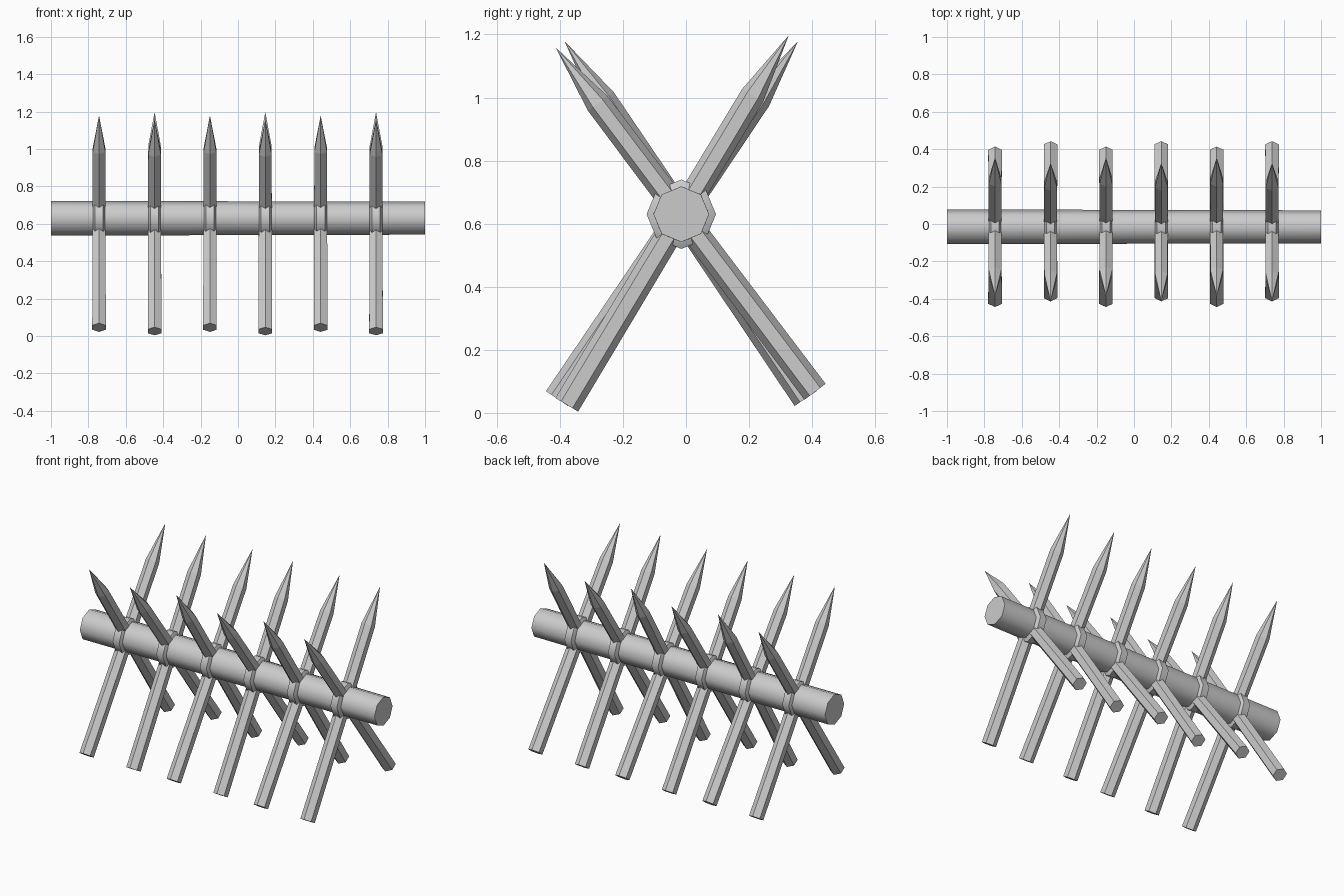
import bpy, bmesh
from math import sin, cos, pi, radians
from mathutils import Matrix, Vector

if "Cube" in bpy.data.objects:
    bpy.data.objects.remove(bpy.data.objects["Cube"])

CENTRE = Vector((0, -0.015, 0.63))
STAKE_X = [-0.743, -0.446, -0.15, 0.146, 0.442, 0.738]


def lathe(name, profile, sides, matrix):
    """Turned solid: profile is (height, radius) pairs, vertices start on local +y."""
    bm = bmesh.new()
    rings = []
    for h, r in profile:
        count = sides if r > 0 else 1
        rings.append([bm.verts.new((r * sin(2 * pi * i / sides),
                                    r * cos(2 * pi * i / sides), h))
                      for i in range(count)])
    for a, b in zip(rings, rings[1:]):
        for i in range(sides):
            j = (i + 1) % sides
            if len(b) == 1:
                bm.faces.new((a[i], a[j], b[0]))
            else:
                bm.faces.new((a[i], a[j], b[j], b[i]))
    for ring in (rings[0], rings[-1]):
        if len(ring) > 2:
            bm.faces.new(ring)
    bmesh.ops.recalc_face_normals(bm, faces=bm.faces)
    bm.transform(matrix)
    mesh = bpy.data.meshes.new(name)
    bm.to_mesh(mesh)
    bm.free()
    obj = bpy.data.objects.new(name, mesh)
    bpy.context.collection.objects.link(obj)
    return obj


def smooth(obj):
    bpy.ops.object.select_all(action='DESELECT')
    obj.select_set(True)
    bpy.context.view_layer.objects.active = obj
    bpy.ops.object.shade_smooth_by_angle(angle=radians(50))


along_x = Matrix.Rotation(pi / 2, 4, 'Y')

# central log, slightly tapered to the right
smooth(lathe("log", [(-1, 0.093), (1, 0.088)], 8,
             Matrix.Translation(CENTRE) @ along_x))

for n, x in enumerate(STAKE_X):
    place = Matrix.Translation(CENTRE + Vector((x, 0, 0)))
    # binding band around the log
    smooth(lathe(f"band_{n}", [(-0.036, 0.085), (-0.022, 0.11),
                               (0.022, 0.11), (0.036, 0.085)], 8,
                 place @ along_x))
    # crossed sharpened stakes, every second pair turned by three degrees
    turn = 3 * (n % 2)
    for side, lean in (("back", -34 + turn), ("front", 34 + turn)):
        lathe(f"stake_{side}_{n}",
              [(-0.705, 0.042), (0.44, 0.039), (0.662, 0)], 6,
              place @ Matrix.Rotation(radians(lean), 4, 'X'))
